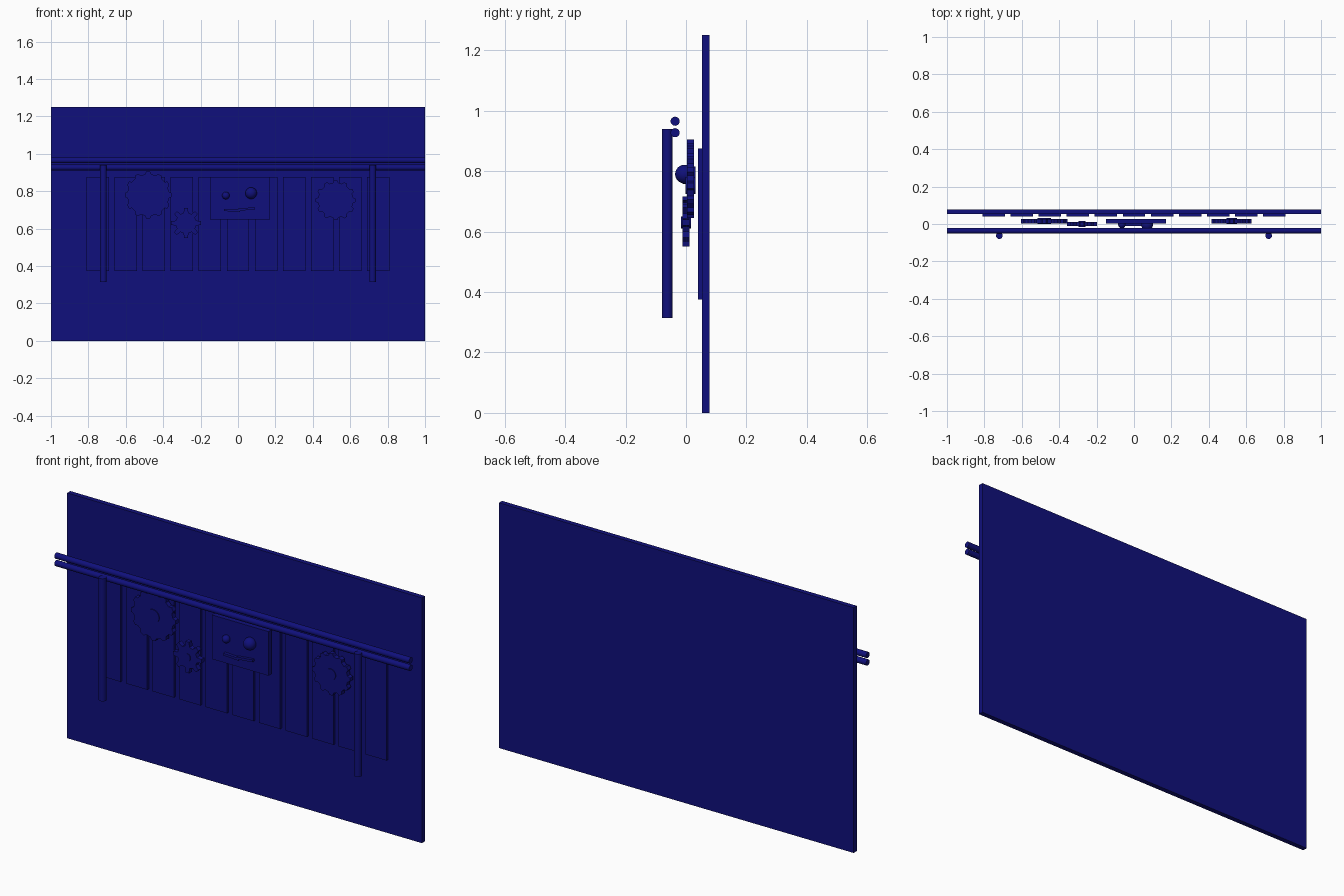
import bpy, bmesh, math
from mathutils import Matrix, Vector

old = bpy.data.objects.get("Cube")
if old:
    bpy.data.objects.remove(old)

navy = bpy.data.materials.new("navy_blue")
navy.use_nodes = True
colour = (0.005, 0.005, 0.2, 1)
navy.diffuse_color = colour
navy.node_tree.nodes["Principled BSDF"].inputs["Base Color"].default_value = colour


def finish(name, bm, smooth=False):
    bmesh.ops.recalc_face_normals(bm, faces=bm.faces)
    mesh = bpy.data.meshes.new(name)
    bm.to_mesh(mesh)
    bm.free()
    mesh.materials.append(navy)
    obj = bpy.data.objects.new(name, mesh)
    bpy.context.collection.objects.link(obj)
    if smooth:
        bpy.ops.object.select_all(action="DESELECT")
        obj.select_set(True)
        bpy.context.view_layer.objects.active = obj
        bpy.ops.object.shade_smooth_by_angle(angle=math.radians(40))
    return obj


def box(name, x, y, z, tilt=0):
    """Box from (min, max) ranges, tilted in the wall plane."""
    ranges = (x, y, z)
    centre = Vector([(a + b) / 2 for a, b in ranges])
    size = [b - a for a, b in ranges]
    bm = bmesh.new()
    bmesh.ops.create_cube(bm, size=1, matrix=Matrix.Translation(centre)
                          @ Matrix.Rotation(tilt, 4, "Y") @ Matrix.Diagonal((*size, 1)))
    return finish(name, bm)


def rod(name, centre, radius, length, axis):
    turn = Vector((0, 0, 1)).rotation_difference(Vector(axis)).to_matrix().to_4x4()
    bm = bmesh.new()
    bmesh.ops.create_cone(bm, cap_ends=True, segments=32, radius1=radius, radius2=radius,
                          depth=length, matrix=Matrix.Translation(centre) @ turn)
    return finish(name, bm, True)


def ball(name, centre, radius):
    bm = bmesh.new()
    bmesh.ops.create_uvsphere(bm, u_segments=32, v_segments=16, radius=radius,
                              matrix=Matrix.Translation(centre))
    return finish(name, bm, True)


def gear(name, x, z, root, tip, teeth, y, hub):
    """Toothed disc extruded along y, with a raised round hub."""
    bm = bmesh.new()
    ring = []
    for i in range(teeth):
        for step, r in ((-0.3, root), (-0.16, tip), (0.16, tip), (0.3, root)):
            a = math.tau * (i + step) / teeth
            ring.append(bm.verts.new((x + r * math.cos(a), y[0], z + r * math.sin(a))))
    face = bm.faces.new(ring)
    grown = bmesh.ops.extrude_face_region(bm, geom=[face])["geom"]
    bmesh.ops.translate(bm, vec=(0, y[1] - y[0], 0),
                        verts=[v for v in grown if isinstance(v, bmesh.types.BMVert)])
    finish(name, bm)
    rod(name + "_hub", (x, sum(y) / 2, z), hub, y[1] - y[0] + 0.008, (0, 1, 0))


# Back wall and row of planks
box("back_wall", (-1, 1), (0.053, 0.078), (0, 1.25))
for i in range(11):
    x = 0.15 * (i - 5)
    box(f"plank_{i + 1}", (x - 0.06, x + 0.06), (0.04, 0.055), (0.375, 0.875))

# Pipes
for name, z in (("upper", 0.965), ("lower", 0.927)):
    rod(name + "_pipe", (0, -0.036, z), 0.015, 2, (1, 0, 0))
for side, s in (("left", 1), ("right", -1)):
    rod(side + "_upright_pipe", (s * 0.72, -0.062, 0.627), 0.018, 0.625, (0, 0, 1))

# Gears
gear("large_gear", -0.48, 0.78, 0.112, 0.125, 12, (0.003, 0.027), 0.035)
gear("small_gear", -0.278, 0.63, 0.056, 0.08, 8, (-0.012, 0.012), 0.02)
gear("side_gear", 0.522, 0.752, 0.094, 0.107, 12, (0.003, 0.027), 0.028)

# Face panel with eyes and crooked mouth
box("face_panel", (-0.15, 0.17), (0.003, 0.027), (0.65, 0.875))
ball("small_eye", (-0.065, -0.003, 0.777), 0.02)
ball("large_eye", (0.07, -0.005, 0.79), 0.031)
box("mouth_right", (-0.075, 0.01), (-0.012, 0.005), (0.692, 0.704), 0.05)
box("mouth_left", (0, 0.09), (-0.012, 0.005), (0.699, 0.711), -0.1)
